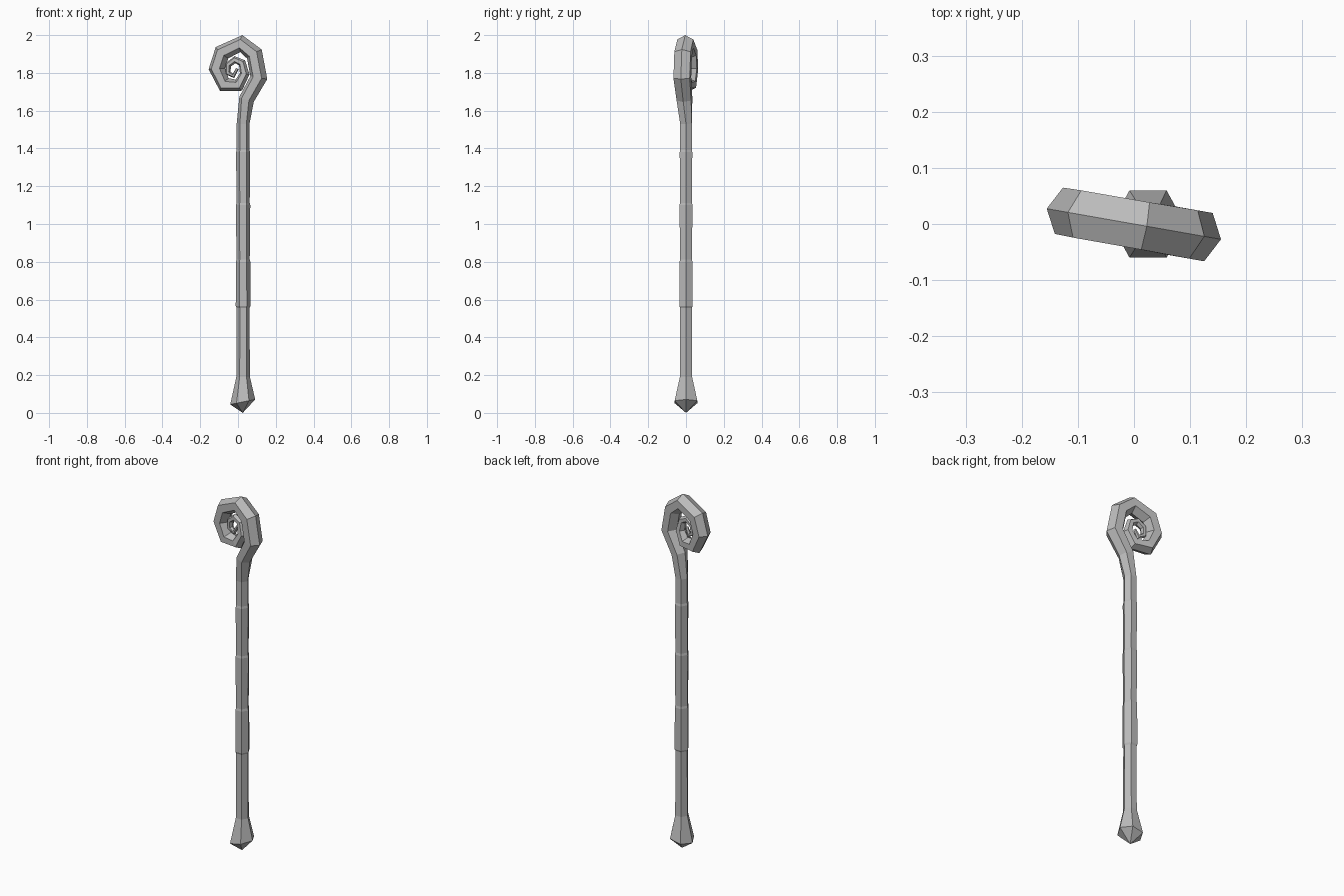
import bpy, bmesh
from math import cos, sin, radians
from mathutils import Vector

cube = bpy.data.objects.get("Cube")
if cube:
    bpy.data.objects.remove(cube, do_unlink=True)

grey = bpy.data.materials.new("plain grey")
grey.use_nodes = True
colour = (0.5, 0.5, 0.5, 1)
grey.diffuse_color = colour
grey.node_tree.nodes["Principled BSDF"].inputs["Base Color"].default_value = colour

TILT = radians(-10)  # the curl is turned a little about the shaft


def hex_ring(bm, centre, across, normal, r, depth):
    """Hexagon with points along 'across' and flats along 'normal'."""
    corners = [(1, 0), (0.5, 1), (-0.5, 1), (-1, 0), (-0.5, -1), (0.5, -1)]
    return [bm.verts.new(centre + across * r * a + normal * depth * b) for a, b in corners]


def skin(bm, rings):
    for low, high in zip(rings, rings[1:]):
        for i in range(6):
            j = (i + 1) % 6
            bm.faces.new((low[i], low[j], high[j], high[i]))


def tip(bm, ring, point):
    v = bm.verts.new(point)
    for i in range(6):
        bm.faces.new((ring[i], ring[(i + 1) % 6], v))


bm = bmesh.new()
X, Y = Vector((1, 0, 0)), Vector((0, 1, 0))
rings = []

# Flared foot, with a slanted rim
foot = Vector((0.025, 0, 0.058))
rings.append(hex_ring(bm, foot, Vector((1, 0, 0.2)), Y, 0.066, 0.06))

# Shaft: each section swells and ends in a small ledge
shaft = [(0.19, 0.036), (0.555, 0.034), (0.565, 0.039), (0.80, 0.038), (0.812, 0.035),
         (1.10, 0.038), (1.112, 0.035), (1.38, 0.037), (1.392, 0.034), (1.53, 0.034)]
for z, r in shaft:
    rings.append(hex_ring(bm, Vector((0.027, 0, z)), X, Y, r, r * 0.9))

# Curl: centre line x, z and radius, shrinking inwards
curl = [(0.046, 1.66, 0.041), (0.112, 1.775, 0.046), (0.088, 1.9, 0.046),
        (0.018, 1.955, 0.045), (-0.086, 1.907, 0.045), (-0.114, 1.822, 0.044),
        (-0.074, 1.738, 0.041), (0.004, 1.735, 0.034), (0.036, 1.795, 0.026),
        (0.022, 1.853, 0.021), (-0.016, 1.87, 0.019), (-0.052, 1.843, 0.017),
        (-0.054, 1.8, 0.015), (-0.024, 1.784, 0.012), (-0.004, 1.822, 0.008)]
plane = Vector((cos(TILT), sin(TILT), 0))
normal = Vector((-sin(TILT), cos(TILT), 0))
path = [plane * x + Vector((0, 0, z)) for x, z, r in curl]
path.insert(0, Vector((0.027, 0, 1.53)))
for i in range(1, len(path)):
    before = (path[i] - path[i - 1]).normalized()
    after = (path[min(i + 1, len(path) - 1)] - path[i]).normalized()
    across = normal.cross(before + after).normalized()
    r = curl[i - 1][2]
    rings.append(hex_ring(bm, path[i], across, normal, r, r * 0.95))

skin(bm, rings)
tip(bm, rings[0], Vector((0.025, 0, 0)))
bm.faces.new(rings[-1])
bmesh.ops.recalc_face_normals(bm, faces=bm.faces)

mesh = bpy.data.meshes.new("curled_staff")
bm.to_mesh(mesh)
bm.free()
mesh.materials.append(grey)
staff = bpy.data.objects.new("curled_staff", mesh)
bpy.context.collection.objects.link(staff)
